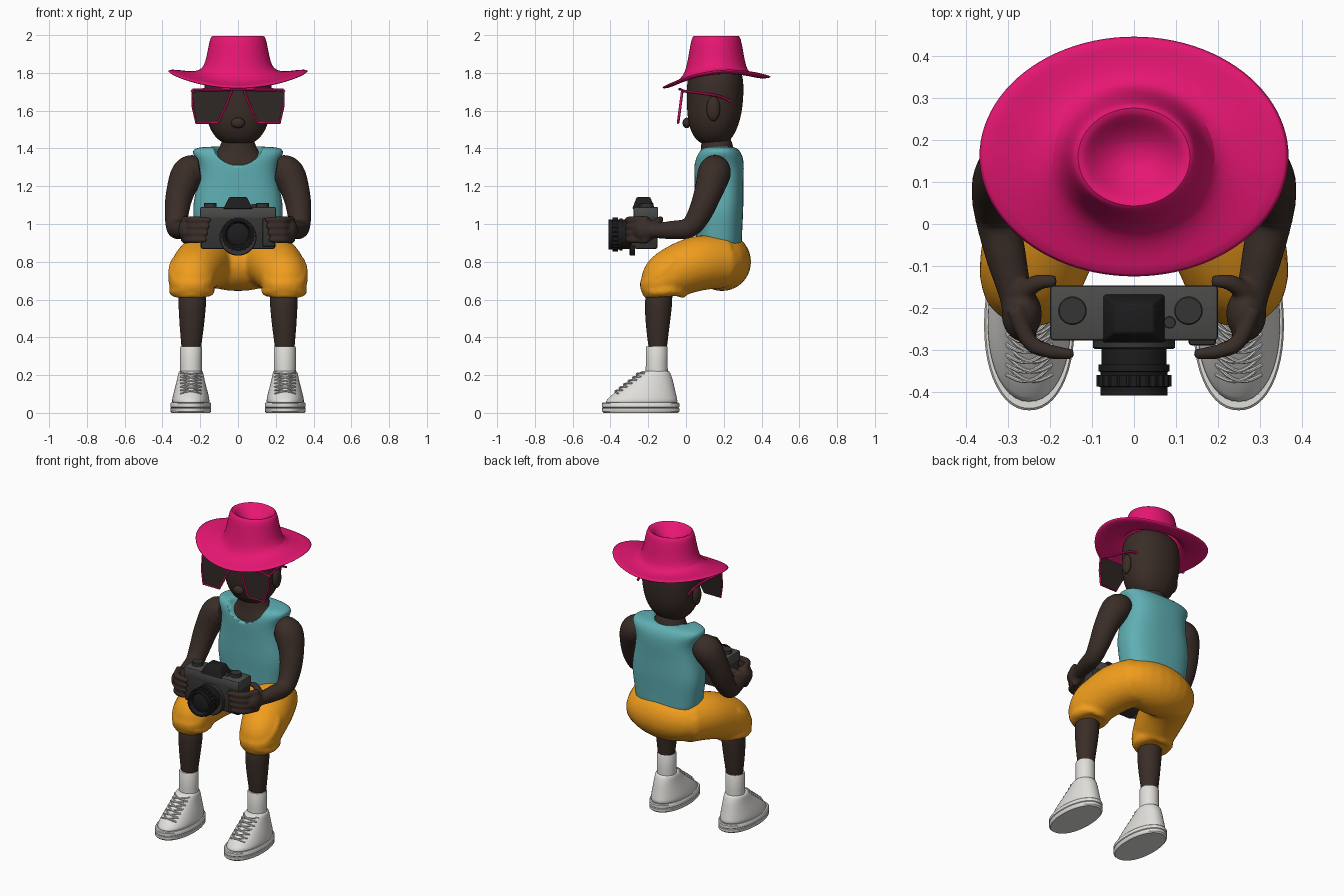
import bpy, bmesh, math
from mathutils import Vector, Matrix

if "Cube" in bpy.data.objects:
    bpy.data.objects.remove(bpy.data.objects["Cube"])

MATS = {}
COLS = dict(pink=(.8, .008, .17), teal=(.115, .43, .456), orange=(.88, .34, .012), skin=(.042, .026, .02),
            white=(.75, .74, .71), body=(.035, .035, .034), dark=(.012, .012, .012),
            metal=(.07, .07, .068), glass=(.025, .019, .016))
for k, c in COLS.items():
    MATS[k] = bpy.data.materials.new(k)
    MATS[k].diffuse_color = (*c, 1)


def obj(name, bm, mat, mirror=False, sub=0, angle=40):
    bmesh.ops.recalc_face_normals(bm, faces=bm.faces)
    me = bpy.data.meshes.new(name)
    bm.to_mesh(me)
    bm.free()
    o = bpy.data.objects.new(name, me)
    bpy.context.collection.objects.link(o)
    me.materials.append(MATS[mat])
    bpy.ops.object.select_all(action='DESELECT')
    o.select_set(True)
    bpy.context.view_layer.objects.active = o
    bpy.ops.object.shade_smooth_by_angle(angle=math.radians(180 if sub else angle))
    if sub:
        o.modifiers.new('sub', 'SUBSURF').levels = sub
        o.modifiers['sub'].render_levels = sub
    if mirror:
        o.modifiers.new('mirror', 'MIRROR').use_mirror_merge = False
    return o


def skin_rings(bm, rings):
    vs = [[bm.verts.new(p) for p in r] for r in rings]
    n = len(vs[0])
    for a, b in zip(vs, vs[1:]):
        for i in range(n):
            bm.faces.new((a[i], a[(i + 1) % n], b[(i + 1) % n], b[i]))
    bm.faces.new(vs[0][::-1])
    bm.faces.new(vs[-1])


def ring(x, y, z, rx, ry, n=32, p=2):
    out = []
    for i in range(n):
        c, s = math.cos(2 * math.pi * i / n), math.sin(2 * math.pi * i / n)
        out.append(Vector((x + rx * math.copysign(abs(c) ** (2 / p), c),
                           y + ry * math.copysign(abs(s) ** (2 / p), s), z)))
    return out


def loft(name, secs, mat, n=32, p=2, **kw):
    bm = bmesh.new()
    skin_rings(bm, [ring(*s, n, p) for s in secs])
    return obj(name, bm, mat, **kw)


def tube(bm, pts, n=12, steps=6):
    """Round tube through (x, y, z, radius) points, Catmull-Rom smoothed."""
    P = [Vector(p) for p in pts]
    path = []
    for i in range(len(P) - 1):
        a, b, c, d = P[max(i - 1, 0)], P[i], P[i + 1], P[min(i + 2, len(P) - 1)]
        for k in range(steps):
            t = k / steps
            path.append(.5 * (2 * b + (c - a) * t + (2 * a - 5 * b + 4 * c - d) * t * t
                              + (3 * b - a - 3 * c + d) * t ** 3))
    path.append(P[-1])
    u, rings = Vector((.31, .2, .93)), []
    for i, q in enumerate(path):
        d = (path[min(i + 1, len(path) - 1)] - path[max(i - 1, 0)]).to_3d().normalized()
        u = (u - d * u.dot(d)).normalized()
        v = d.cross(u)
        rings.append([q.to_3d() + q.w * (u * math.cos(2 * math.pi * j / n) + v * math.sin(2 * math.pi * j / n))
                      for j in range(n)])
    skin_rings(bm, rings)


def ball(bm, c, r):
    bmesh.ops.create_uvsphere(bm, u_segments=24, v_segments=16, radius=1,
                              matrix=Matrix.Translation(c) @ Matrix.Diagonal((*r, 1)))


def tubes(name, paths, mat, **kw):
    bm = bmesh.new()
    for p in paths:
        tube(bm, p, 8, kw.get('steps', 6))
    return obj(name, bm, mat, mirror=kw.get('mirror', False))


def fuse(o, voxel, smooth):
    m = o.modifiers.new('remesh', 'REMESH')
    m.mode, m.voxel_size, m.use_smooth_shade = 'VOXEL', voxel, True
    o.modifiers.new('smooth', 'SMOOTH').iterations = smooth


def box(name, lo, hi, mat, bevel=.008, top=1):
    bm = bmesh.new()
    bmesh.ops.create_cube(bm, size=1)
    lo, hi = Vector(lo), Vector(hi)
    for v in bm.verts:
        if v.co.z > 0:
            v.co.x, v.co.y = v.co.x * top, v.co.y * top
        v.co = (lo + hi) / 2 + v.co * (hi - lo)
    bmesh.ops.bevel(bm, geom=bm.edges[:], offset=bevel, segments=2, profile=.5, affect='EDGES')
    return obj(name, bm, mat)


# hat: crown with a dent, brim dipping at the front
prof = [(.004, .004, 1.925, 0), (.04, .035, 1.928, 0), (.085, .072, 1.955, 0), (.115, .1, 1.99, 0),
        (.135, .118, 2.0, 0), (.148, .13, 1.985, 0), (.16, .142, 1.92, 0), (.172, .152, 1.86, 0),
        (.19, .165, 1.82, .15), (.225, .185, 1.802, .4), (.3, .235, 1.8, .75), (.372, .29, 1.808, 1)]
bm = bmesh.new()
rows = []
for rx, ry, z, w in prof:
    r = ring(0, .16, z, rx, ry, 48)
    for v in r:
        s = (v.y - .16) / ry
        v.z += w * (.01 + .03 * s - .06 * s * s)
    rows.append(r)
skin_rings(bm, rows)
bm.faces.ensure_lookup_table()
bm.faces.remove(bm.faces[-1])
hat = obj('hat', bm, 'pink')
m = hat.modifiers.new('thickness', 'SOLIDIFY')
m.thickness, m.offset = .016, -1
hat.modifiers.new('sub', 'SUBSURF').levels = 1

# head, ears, nose, neck and chest
loft('head', [(0, .145, 1.42, .05, .05), (0, .145, 1.44, .105, .09), (0, .145, 1.5, .15, .126),
              (0, .15, 1.58, .173, .145), (0, .155, 1.68, .181, .151), (0, .155, 1.78, .18, .15),
              (0, .155, 1.86, .14, .12)], 'skin', p=2.2, sub=2)
for name, c, r, mir in (('ear', (.18, .145, 1.61), (.022, .036, .065), True),
                        ('nose', (0, .004, 1.535), (.037, .022, .028), False)):
    bm = bmesh.new()
    ball(bm, c, r)
    obj(name, bm, 'skin', mirror=mir)
loft('neck_and_chest', [(0, .17, 1.15, .17, .1), (0, .17, 1.3, .18, .115), (0, .17, 1.35, .15, .1),
                        (0, .165, 1.39, .095, .085), (0, .16, 1.48, .083, .08)], 'skin', sub=2)

# sunglasses
lens = [(.03, 1.71), (.245, 1.705), (.24, 1.62), (.222, 1.535), (.105, 1.535), (.06, 1.63)]
rim = [Vector((x, -.02 - (1.71 - z) * .13, z)) for x, z in lens]
bm = bmesh.new()
front = [bm.verts.new(p) for p in rim]
ext = bmesh.ops.extrude_face_region(bm, geom=[bm.faces.new(front)])['geom']
bmesh.ops.translate(bm, vec=(0, .008, 0), verts=[g for g in ext if isinstance(g, bmesh.types.BMVert)])
obj('lens', bm, 'glass', mirror=True)
tubes('glasses_rim', [[(*p, .006) for p in rim + rim[:1]]], 'pink', mirror=True, steps=1)
tubes('glasses_bridge', [[(-.24, -.024, 1.712, .006), (0, -.034, 1.714, .007), (.24, -.024, 1.712, .006)]], 'pink')
tubes('glasses_temple', [[(.243, -.025, 1.705, .008), (.21, .08, 1.692, .008), (.19, .18, 1.675, .007),
                          (.182, .24, 1.645, .007)]], 'pink', mirror=True)

# sleeveless shirt with a neckline cut
shirt = loft('shirt', [(0, .175, z, a, b) for z, a, b in (
    (.87, .19, .11), (.88, .215, .122), (.97, .225, .122), (1.08, .245, .13), (1.2, .218, .128),
    (1.3, .203, .133), (1.36, .235, .127), (1.395, .245, .105), (1.412, .19, .075))], 'teal', n=40, p=2.6, sub=2)
bm = bmesh.new()
ball(bm, (0, .06, 1.44), (.14, .19, .13))
cutter = obj('neckline_cutter', bm, 'teal')
cutter.hide_render = True
cutter.display_type = 'WIRE'
m = shirt.modifiers.new('neckline', 'BOOLEAN')
m.operation, m.object = 'DIFFERENCE', cutter

# shorts: pelvis, thighs and gathered cuffs fused together
bm = bmesh.new()
ball(bm, (0, .19, .80), (.28, .155, .155))
ball(bm, (0, .175, .885), (.235, .13, .07))
tube(bm, [(.13, .2, .8, .14), (.19, .06, .79, .145), (.235, -.08, .735, .133), (.245, -.122, .68, .12),
          (.245, -.122, .615, .1)], 24)
for z, r, tilt in ((.645, .103, .02), (.7, .106, -.05), (.755, .106, -.16)):
    tube(bm, [(.245 + r * math.cos(a), -.12 + r * math.sin(a), z - tilt * math.sin(a) * .5 + .008 * math.sin(3 * a), .021)
              for a in [k * math.pi / 6 for k in range(13)]], 10, 2)
shorts = obj('shorts', bm, 'orange', mirror=True)
fuse(shorts, .012, 5)

# arms and hands gripping the camera
bm = bmesh.new()
tube(bm, [(.2, .15, 1.29, .07), (.262, .15, 1.27, .088), (.308, .115, 1.16, .074), (.325, .07, 1.05, .063),
          (.325, .015, .98, .054), (.305, -.08, .968, .048), (.285, -.16, .965, .04), (.275, -.2, .965, .04)], 20)
ball(bm, (.268, -.215, .968), (.048, .065, .062))
for i in range(4):
    z = 1.022 - .035 * i
    tip = .155 + .007 * i
    tube(bm, [(.285, -.2, z, .021), (.25, -.28, z, .02), (.205, -.303, z, .018), (tip, -.31, z, .014)], 10)
    ball(bm, (tip, -.31, z), (.014, .014, .014))
tube(bm, [(.275, -.17, .99, .026), (.23, -.14, 1.02, .02), (.185, -.137, 1.025, .014)], 10)
arm = obj('arm', bm, 'skin')
fuse(arm, .007, 3)
arm.modifiers.new('mirror', 'MIRROR').use_mirror_merge = False

# camera body, top parts and ribbed lens
box('camera_body', (-.198, -.275, .868), (.198, -.15, 1.065), 'body', .012)
box('camera_top_plate', (-.2, -.278, 1.03), (.2, -.147, 1.09), 'metal')
box('camera_grip', (.13, -.29, .88), (.196, -.26, 1.03), 'body')
box('viewfinder_hump', (-.078, -.285, 1.08), (.078, -.165, 1.142), 'dark', .006, .6)
for name, x, y, r, top in (('dial', -.147, -.207, .034, 1.112), ('winder', .13, -.207, .034, 1.112),
                           ('shutter_button', .085, -.235, .014, 1.105)):
    loft(name, [(x, y, 1.08, r, r), (x, y, top - .003, r, r), (x, y, top, r * .92, r * .92)], 'body')


def lathe_y(name, secs, zc, mat, ribs=0):
    bm = bmesh.new()
    rows = []
    for d, r, ribbed in secs:
        row = ring(0, 0, d, r, r, 96)
        for i, v in enumerate(row):
            if ribbed and i % 4 < 2:
                v.x, v.y = v.x * .95, v.y * .95
        rows.append([Vector((v.x, -v.z, zc + v.y)) for v in row])
    skin_rings(bm, rows)
    return obj(name, bm, mat, angle=25)


lathe_y('lens_mount', [(.27, .098, 0), (.295, .098, 0), (.298, .094, 0)], .93, 'body')
lathe_y('lens_barrel', [(.29, .078, 0), (.335, .078, 0), (.336, .085, 0), (.352, .085, 0), (.353, .08, 0),
                        (.36, .08, 0), (.361, .09, 1), (.388, .09, 1), (.389, .08, 0), (.41, .08, 0),
                        (.41, .07, 0), (.385, .06, 0)], .945, 'dark')
bm = bmesh.new()
ball(bm, (0, -.38, .945), (.06, .015, .06))
obj('lens_glass', bm, 'dark')

# legs, socks
loft('lower_leg', [(.247, -.148, .3, .05, .045), (.247, -.15, .36, .053, .05), (.245, -.15, .45, .064, .062),
                   (.242, -.147, .56, .073, .073), (.242, -.14, .68, .078, .075)], 'skin', mirror=True, sub=1)
loft('sock', [(.248, -.155, z, a, a) for z, a in ((.17, .06), (.25, .058), (.345, .058), (.352, .055),
                                                  (.352, .045))], 'white', mirror=True)

# shoes: sole, upper and laces
loft('shoe_sole', [(.25, -.24, z, a, b) for z, a, b in ((0, .102, .196), (.008, .108, .205), (.024, .108, .205),
     (.027, .104, .2), (.031, .108, .205), (.05, .108, .205), (.055, .104, .2))], 'white', n=48, p=2.15, mirror=True)
upper = [(-.24, .045, .1, .196), (-.235, .06, .1, .192), (-.225, .09, .096, .175), (-.2, .14, .082, .138),
         (-.177, .18, .072, .107), (-.165, .215, .066, .08), (-.16, .225, .06, .07)]
loft('shoe_upper', [(.25, y, z, a, b) for y, z, a, b in upper], 'white', n=40, p=2.15, mirror=True, sub=1)


def on_shoe(x, z):
    for a, b in zip(upper, upper[1:]):
        if a[1] <= z <= b[1]:
            t = (z - a[1]) / (b[1] - a[1])
            cy, _, rx, ry = (p + (q - p) * t for p, q in zip(a, b))
            return (.25 + x, cy - ry * math.sqrt(max(0, 1 - (x / rx) ** 2)) - .004, z + .002, .0045)


laces = []
for k in range(6):
    z = .1 + .018 * k
    for s in (-1, 1):
        laces.append([on_shoe(s * f * .055, z + dz) for f, dz in
                      ((-1, 0), (-.5, .009), (0, .014), (.5, .018), (1, .018))])
tubes('laces', laces, 'white', mirror=True, steps=2)

for m in bpy.data.materials:
    if m.users and not m.is_grease_pencil:
        m.use_nodes = True
        m.node_tree.nodes["Principled BSDF"].inputs["Base Color"].default_value = m.diffuse_color
